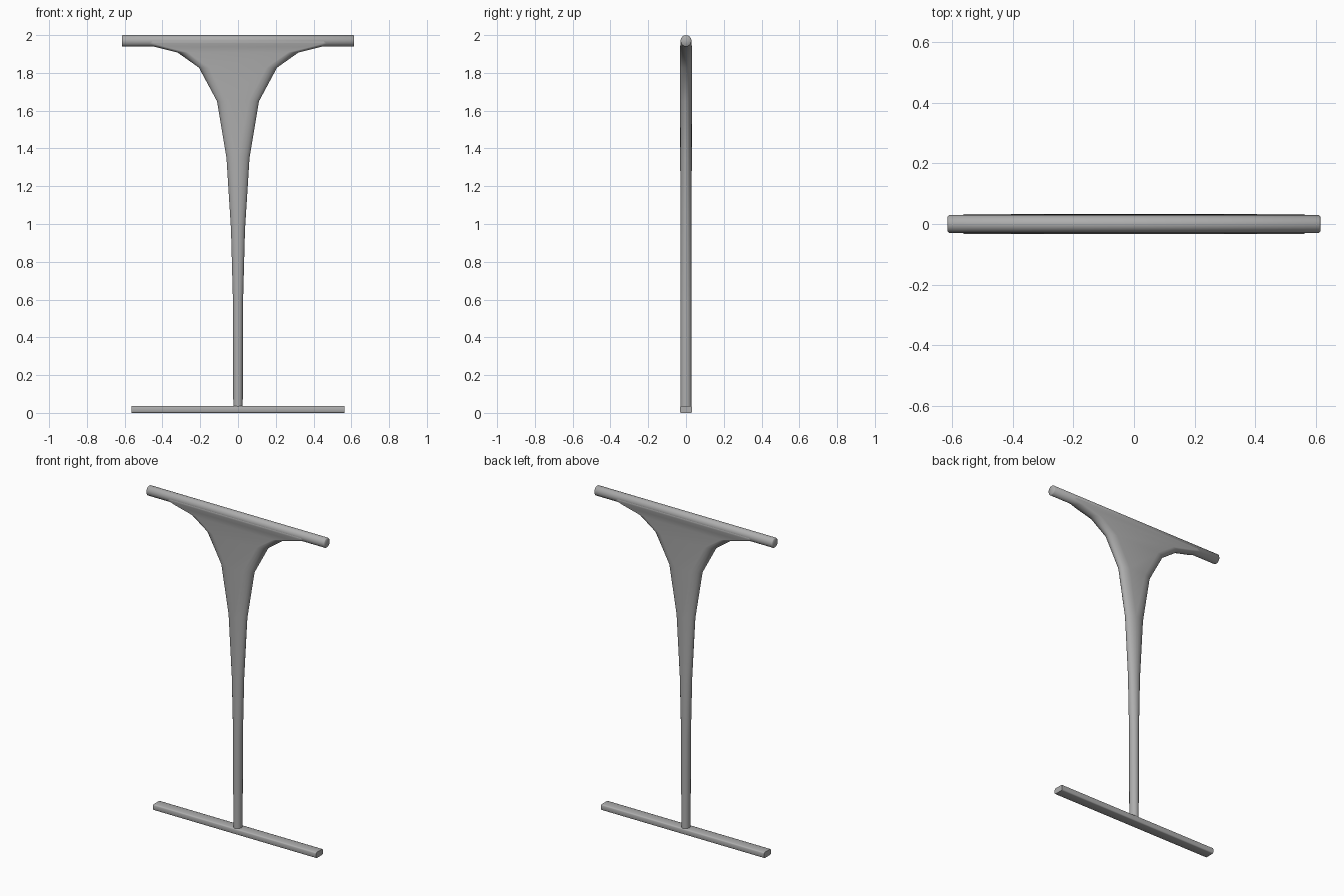
import bpy, bmesh, math
from mathutils import Matrix

if "Cube" in bpy.data.objects:
    bpy.data.objects.remove(bpy.data.objects["Cube"])

grey = bpy.data.materials.new("dark_grey")
grey.diffuse_color = (0.42, 0.42, 0.42, 1)
grey.use_nodes = True
grey.node_tree.nodes["Principled BSDF"].inputs["Base Color"].default_value = grey.diffuse_color


def finish(name, bm, angle=35):
    bmesh.ops.recalc_face_normals(bm, faces=bm.faces)
    me = bpy.data.meshes.new(name)
    bm.to_mesh(me)
    bm.free()
    me.materials.append(grey)
    ob = bpy.data.objects.new(name, me)
    bpy.context.collection.objects.link(ob)
    bpy.ops.object.select_all(action='DESELECT')
    ob.select_set(True)
    bpy.context.view_layer.objects.active = ob
    bpy.ops.object.shade_smooth_by_angle(angle=math.radians(angle))
    return ob


def section(bm, a, b, z, n=20):
    """Ring with half width a, half depth b and rounded ends."""
    r = min(a, b * 2)
    k = 1 / math.cos(math.pi / n)
    ring = []
    for i in range(n):
        t = 2 * math.pi * (i + 0.5) / n
        x = r * k * math.cos(t) + math.copysign(a - r, math.cos(t))
        ring.append(bm.verts.new((x, b * math.sin(t), z)))
    return ring


# Flared post: (half width, half depth, height), its top tucked inside the bar
profile = [(0.025, 0.029, 0.03), (0.027, 0.029, 0.6), (0.037, 0.030, 0.97),
           (0.061, 0.031, 1.35), (0.111, 0.032, 1.65), (0.207, 0.033, 1.828),
           (0.32, 0.033, 1.908), (0.44, 0.0315, 1.938), (0.50, 0.0295, 1.957),
           (0.50, 0.0287, 1.972), (0.48, 0.012, 1.984)]
bm = bmesh.new()
rings = [section(bm, *p) for p in profile]
for lo, hi in zip(rings, rings[1:]):
    for i in range(len(lo)):
        j = (i + 1) % len(lo)
        bm.faces.new((lo[i], lo[j], hi[j], hi[i]))
bm.faces.new(rings[0])
bm.faces.new(rings[-1])
finish("flared_post", bm, 80)

# Round handle bar across the top
bm = bmesh.new()
bmesh.ops.create_cone(bm, cap_ends=True, segments=16, radius1=0.0305, radius2=0.0305, depth=1.23,
                      matrix=Matrix.Translation((0, 0, 1.9695)) @ Matrix.Diagonal((1, 0.95, 1, 1))
                      @ Matrix.Rotation(math.pi / 2, 4, 'Y'))
rim = [e for e in bm.edges if abs(e.verts[0].co.x - e.verts[1].co.x) < 1e-4]
bmesh.ops.bevel(bm, geom=rim, offset=0.004, segments=1, affect='EDGES')
finish("top_bar", bm, 50)

# Flat base bar with softened long edges
bm = bmesh.new()
bmesh.ops.create_cube(bm, size=1, matrix=Matrix.Translation((0, 0, 0.018))
                      @ Matrix.Diagonal((1.125, 0.066, 0.036, 1)))
long_edges = [e for e in bm.edges if abs(e.verts[0].co.x - e.verts[1].co.x) > 1]
bmesh.ops.bevel(bm, geom=long_edges, offset=0.007, segments=2, profile=0.5, affect='EDGES')
finish("base_bar", bm, 60)
